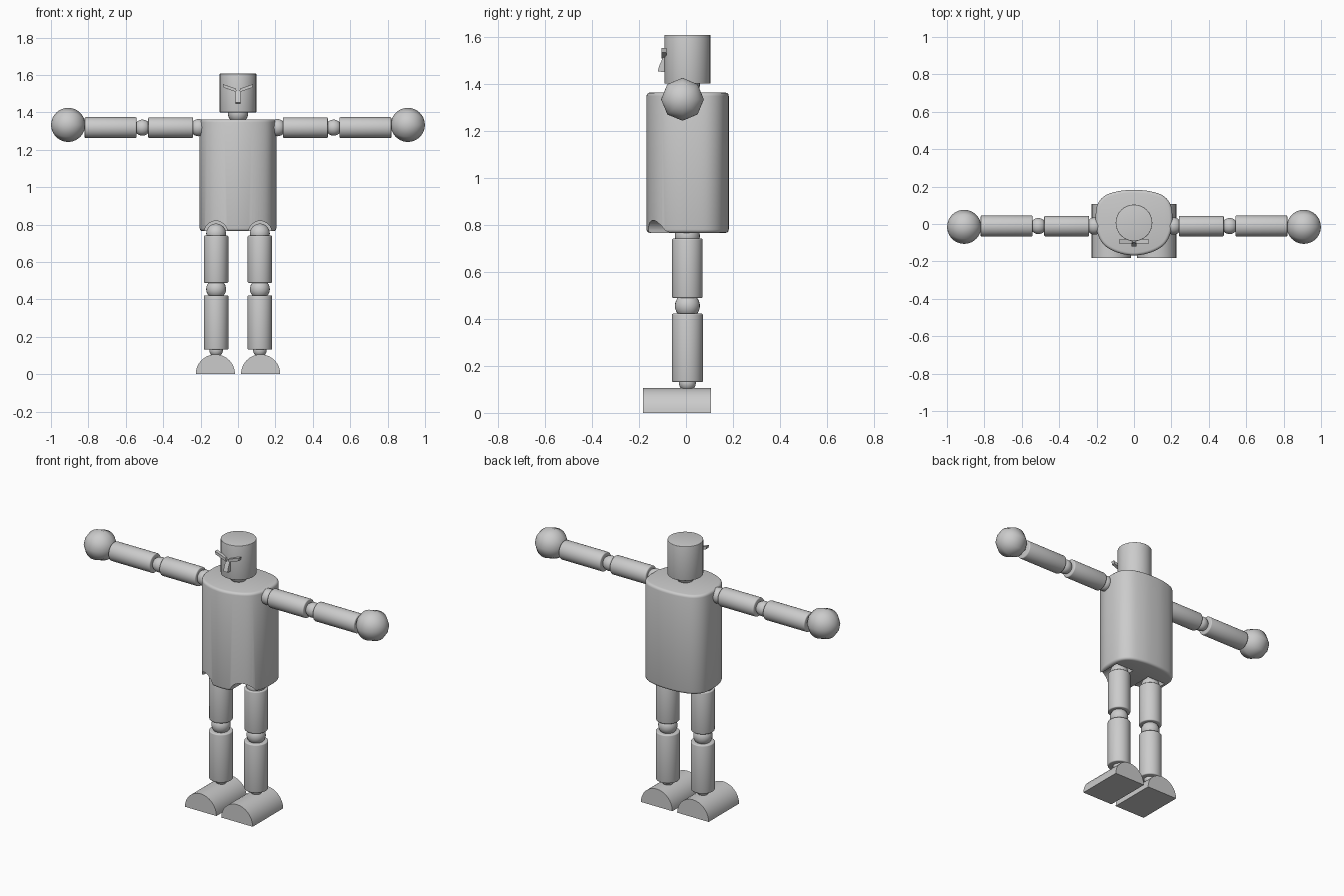
import bpy, bmesh, math
from mathutils import Matrix, Vector

if "Cube" in bpy.data.objects:
    bpy.data.objects.remove(bpy.data.objects["Cube"])


def finish(name, bm, bevel=0.0, cutters=(), angle=35):
    mesh = bpy.data.meshes.new(name)
    bmesh.ops.recalc_face_normals(bm, faces=bm.faces)
    bm.to_mesh(mesh)
    bm.free()
    ob = bpy.data.objects.new(name, mesh)
    bpy.context.collection.objects.link(ob)
    bpy.ops.object.select_all(action='DESELECT')
    bpy.context.view_layer.objects.active = ob
    ob.select_set(True)
    if bevel:
        m = ob.modifiers.new("bevel", 'BEVEL')
        m.width, m.segments, m.limit_method = bevel, 3, 'ANGLE'
        m.angle_limit = math.radians(50)
        bpy.ops.object.modifier_apply(modifier=m.name)
    for c in cutters:
        m = ob.modifiers.new("cut", 'BOOLEAN')
        m.operation, m.object, m.solver = 'DIFFERENCE', c, 'EXACT'
        bpy.ops.object.modifier_apply(modifier=m.name)
    bpy.ops.object.shade_smooth_by_angle(angle=math.radians(angle))
    return ob


def rod(name, a, b, r, bevel=0.006):
    a, b = Vector(a), Vector(b)
    rot = (b - a).to_track_quat('Z', 'Y').to_matrix().to_4x4()
    bm = bmesh.new()
    bmesh.ops.create_cone(bm, cap_ends=True, segments=32, radius1=r, radius2=r,
                          depth=(b - a).length,
                          matrix=Matrix.Translation((a + b) / 2) @ rot)
    return finish(name, bm, bevel)


def ball(name, c, r, segs=24, rot=Matrix()):
    bm = bmesh.new()
    bmesh.ops.create_uvsphere(bm, u_segments=segs, v_segments=24, radius=r,
                              matrix=Matrix.Translation(c) @ rot)
    return finish(name, bm, angle=60)


def prism(name, loop, offset, bevel=0.0, cutters=()):
    bm = bmesh.new()
    f = bm.faces.new([bm.verts.new(p) for p in loop])
    ext = bmesh.ops.extrude_face_region(bm, geom=[f])
    # the source face stays as the cap
    vs = [g for g in ext["geom"] if isinstance(g, bmesh.types.BMVert)]
    bmesh.ops.translate(bm, verts=vs, vec=offset)
    return finish(name, bm, bevel, cutters)


def smooth_loop(pts, n=5):
    # closed Catmull-Rom outline
    out, k = [], len(pts)
    for i in range(k):
        p0, p1, p2, p3 = (Vector(pts[(i + j) % k]) for j in (-1, 0, 1, 2))
        for s in range(n):
            t = s / n
            out.append(0.5 * (2 * p1 + (p2 - p0) * t
                              + (2 * p0 - 5 * p1 + 4 * p2 - p3) * t * t
                              + (3 * p1 - p0 - 3 * p2 + p3) * t ** 3))
    return out


# Torso with hip notches cut in the front
cutters = []
for s in (-1, 1):
    c = rod("hip_cutter", (s * 0.118, -0.3, 0.757), (s * 0.118, 0.06, 0.757), 0.062, 0)
    c.hide_render = True
    c.hide_set(True)
    cutters.append(c)
half = [(0.09, -0.152), (0.16, -0.112), (0.195, -0.05), (0.205, 0.02),
        (0.197, 0.10), (0.155, 0.152), (0.08, 0.176)]
outline = [(0, -0.168)] + half + [(0, 0.182)] + [(-x, y) for x, y in reversed(half)]
prism("torso", [(p.x, p.y, 0.765) for p in smooth_loop(outline)],
      (0, 0, 0.597), 0.015, cutters)

# Head, neck and nose
rod("head", (0, 0.006, 1.40), (0, 0.006, 1.607), 0.098, 0.003)
ball("neck", (0, 0.005, 1.395), 0.054)
prism("nose", [(-0.014, -0.08, 1.447), (-0.014, -0.12, 1.452),
               (-0.014, -0.114, 1.475), (-0.014, -0.096, 1.515),
               (-0.014, -0.08, 1.515)], (0.028, 0, 0))

for s, side in ((-1, "right"), (1, "left")):
    # Slanted brow
    prism(side + "_brow", [(s * 0.005, -0.105, 1.507), (s * 0.012, -0.105, 1.527),
                           (s * 0.081, -0.105, 1.551), (s * 0.076, -0.105, 1.532)],
          (0, 0.022, 0))
    # Arm: shoulder, upper arm, elbow, forearm, eight-sided hand
    y, z = -0.011, 1.318
    ball(side + "_shoulder", (s * 0.21, y, z), 0.046)
    rod(side + "_upper_arm", (s * 0.24, y, z), (s * 0.48, y, z), 0.055)
    ball(side + "_elbow", (s * 0.511, y, z), 0.043)
    rod(side + "_forearm", (s * 0.543, y, z), (s * 0.82, y, z), 0.056)
    ball(side + "_hand", (s * 0.908, -0.015, 1.333), 0.091, 8,
         Matrix.Rotation(math.pi / 2, 4, 'Y'))
    # Leg: hip, thigh, knee, shin, ankle
    x, y = s * 0.117, 0.006
    ball(side + "_hip", (x, y, 0.752), 0.053)
    rod(side + "_thigh", (x, y, 0.488), (x, y, 0.741), 0.065)
    ball(side + "_knee", (x, y, 0.455), 0.053)
    rod(side + "_shin", (x, y, 0.131), (x, y, 0.422), 0.066)
    ball(side + "_ankle", (x, y, 0.128), 0.036)
    # Half-round foot
    arc = [math.pi * i / 16 for i in range(17)]
    prism(side + "_foot", [(s * 0.121 + 0.105 * math.cos(a), -0.183,
                            0.106 * math.sin(a)) for a in arc], (0, 0.29, 0))
